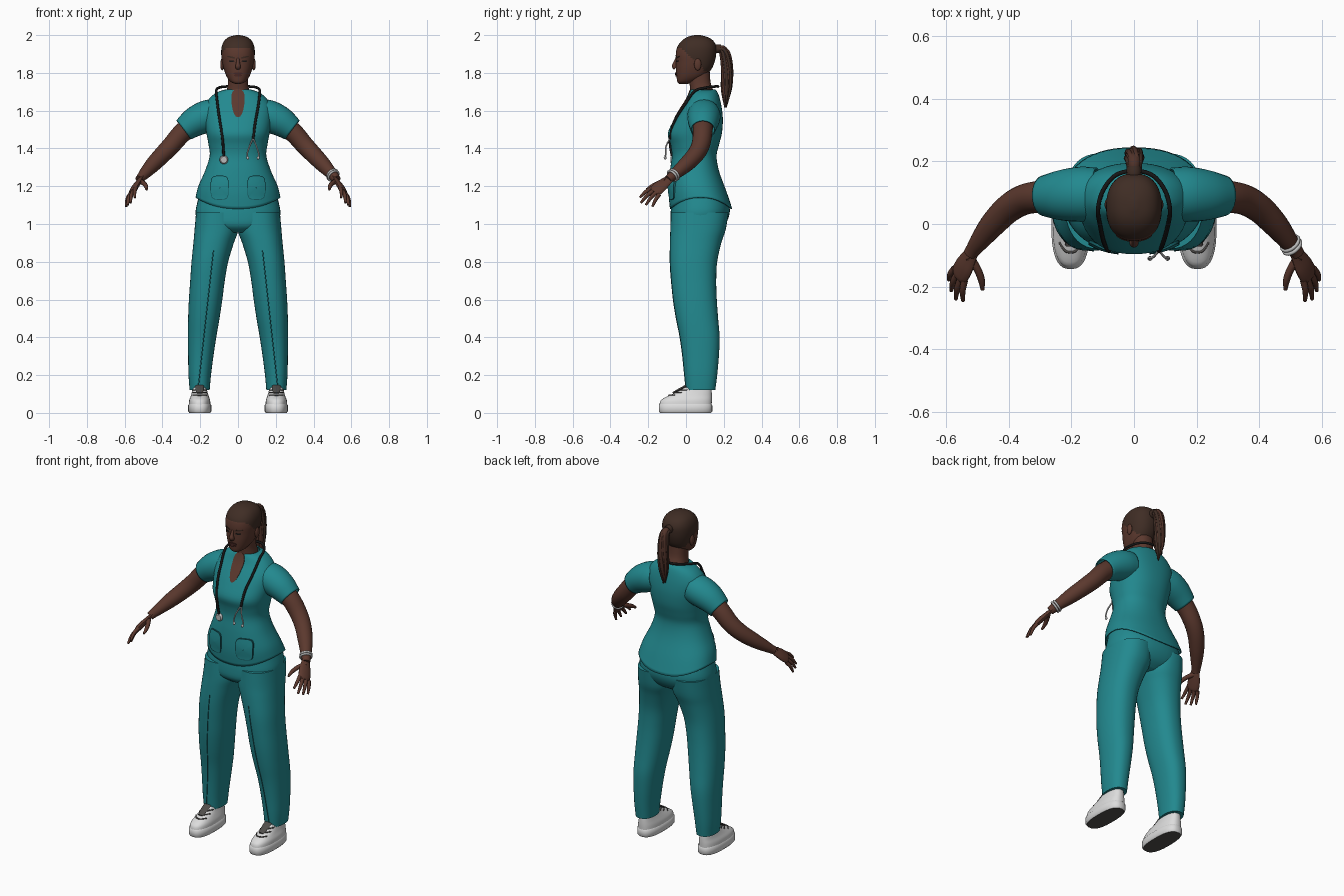
import bpy, bmesh, math
from mathutils import Vector

if "Cube" in bpy.data.objects:
    bpy.data.objects.remove(bpy.data.objects["Cube"])


def material(name, r, g, b):
    m = bpy.data.materials.new(name)
    m.use_nodes = True
    m.diffuse_color = (r, g, b, 1)
    m.node_tree.nodes["Principled BSDF"].inputs["Base Color"].default_value = (r, g, b, 1)
    return m


SCRUBS = material("teal scrubs", .016, .25, .275)
SEAM = material("dark teal seam", .008, .11, .125)
SKIN = material("brown skin", .105, .04, .027)
HAIR = material("dark hair", .05, .026, .018)
TAIL = material("ponytail brown", .08, .032, .022)
LIPS = material("lips", .07, .022, .018)
WHITE = material("white leather", .72, .72, .72)
GREY = material("dark grey laces", .08, .075, .07)
BLACK = material("black rubber", .008, .008, .008)
SILVER = material("silver", .5, .5, .5)


def catmull(rows, steps):
    """Smoothly densify a list of equal-length number tuples."""
    out, n = [], len(rows)
    for i in range(n - 1):
        quad = [rows[max(i - 1, 0)], rows[i], rows[i + 1], rows[min(i + 2, n - 1)]]
        for k in range(steps):
            t = k / steps
            out.append(tuple(.5 * (2 * b + (c - a) * t + (2 * a - 5 * b + 4 * c - d) * t * t
                                   + (3 * b - a - 3 * c + d) * t ** 3) for a, b, c, d in zip(*quad)))
    return out + [tuple(rows[-1])]


def skin_rings(name, rings, mats, caps=True, thick=0, rule=None, angle=50):
    """Bridge equal rings of points into a smooth mesh."""
    bm = bmesh.new()
    loops = [[bm.verts.new(p) for p in ring] for ring in rings]
    n = len(loops[0])
    for a, b in zip(loops, loops[1:]):
        for i in range(n):
            bm.faces.new((a[i], a[(i + 1) % n], b[(i + 1) % n], b[i]))
    if caps:
        bm.faces.new(loops[0])
        bm.faces.new(loops[-1])
    bmesh.ops.recalc_face_normals(bm, faces=bm.faces)
    for f in bm.faces:
        f.smooth = True
        if rule:
            f.material_index = rule(f.calc_center_median(), f.normal)
    mesh = bpy.data.meshes.new(name)
    bm.to_mesh(mesh)
    bm.free()
    mesh.set_sharp_from_angle(angle=math.radians(angle))
    ob = bpy.data.objects.new(name, mesh)
    bpy.context.collection.objects.link(ob)
    for m in mats:
        mesh.materials.append(m)
    if thick:
        ob.modifiers.new("Cloth", "SOLIDIFY").thickness = thick
    return ob


def power(v, e):
    return math.copysign(abs(v) ** e, v)


def loft(name, rows, mats, p=2.3, s=1, n=40, **kw):
    """Horizontal rings: z, x min, x max, y front, y back, dip at front and back."""
    rings = []
    for z, x0, x1, yf, yb, dip in rows:
        ring = []
        for i in range(n):
            c, q = math.cos(math.tau * i / n), math.sin(math.tau * i / n)
            ring.append((s * ((x0 + x1) / 2 + (x1 - x0) / 2 * power(c, 2 / p)),
                         (yf + yb) / 2 + (yb - yf) / 2 * power(q, 2 / p), z - dip * q * q))
        rings.append(ring)
    return skin_rings(name, rings, mats, **kw)


def sweep(name, pts, mat, side=(.6, .6, -.6), flat=1, n=14, s=1, steps=5, **kw):
    """Tube through points x, y, z, radius."""
    rows = catmull(pts, steps)
    pos = [Vector(r[:3]) for r in rows]
    rings = []
    for i, r in enumerate(rows):
        t = (pos[min(i + 1, len(pos) - 1)] - pos[max(i - 1, 0)]).normalized()
        a = Vector(side)
        a = (a - t * a.dot(t)).normalized()
        b = t.cross(a) * flat
        ring = [pos[i] + r[3] * (a * math.cos(math.tau * k / n) + b * math.sin(math.tau * k / n)) for k in range(n)]
        rings.append([(s * v.x, v.y, v.z) for v in ring])
    return skin_rings(name, rings, [mat], **kw)


def front(rows, x, z, p=2.3):
    """Front y of a lofted form at x, z."""
    z = min(max(z, rows[0][0]), rows[-1][0])
    for a, b in zip(rows, rows[1:]):
        if a[0] <= z <= b[0]:
            break
    t = (z - a[0]) / max(b[0] - a[0], 1e-6)
    _, x0, x1, yf, yb, _ = [u + (v - u) * t for u, v in zip(a, b)]
    k = min(abs((x - (x0 + x1) / 2) / ((x1 - x0) / 2)), 1)
    return (yf + yb) / 2 - (yb - yf) / 2 * (1 - k ** p) ** (1 / p)


def patch(name, rows, cx, cz, w, h, mats, p=2, lift=.004, taper=0, tilt=0, rule=None):
    """Thin rounded plate that follows the front of a lofted form."""
    rings = []
    for scale, up in ((1, -.002), (1, lift), (.94, lift), (.6, lift), (.3, lift), (.02, lift)):
        ring = []
        for i in range(32):
            a = math.tau * i / 32
            v = power(math.sin(a), 2 / p) * scale
            u = power(math.cos(a), 2 / p) * scale * (1 + taper * v)
            x, z = cx + w * u, cz + h * v + tilt * w * u
            ring.append((x, front(rows, x, z) - up, z))
        rings.append(ring)
    ob = skin_rings(name, rings, mats, caps=False)
    if len(mats) > 1:
        for f in ob.data.polygons[:64]:
            f.material_index = 1
    return ob


def sym(*rows):
    return catmull([(z, -x, x, yf, yb, d) for z, x, yf, yb, d in rows], 4)


# Scrub top
torso = sym((1.14, .225, -.085, .245, .06), (1.20, .21, -.092, .215, .03), (1.28, .175, -.085, .175, 0),
            (1.36, .15, -.075, .162, 0), (1.42, .156, -.082, .175, 0), (1.48, .167, -.096, .19, 0),
            (1.55, .178, -.065, .195, 0), (1.61, .18, -.03, .19, 0), (1.66, .155, .002, .18, 0),
            (1.695, .115, .018, .168, 0), (1.712, .068, .025, .155, 0))
loft("scrub_top", torso, [SCRUBS], n=56, caps=False, thick=.006)
patch("open_neckline", torso, 0, 1.64, .034, .075, [SKIN], p=2.4, taper=.25)
for s, side in ((1, "left"), (-1, "right")):
    patch(side + "_pocket", torso, s * .097, 1.192, .048, .064, [SCRUBS, SEAM], p=4, lift=.008)

# Trousers
hips = sym((.955, .09, -.04, .15, 0), (.99, .195, -.078, .2, 0), (1.05, .224, -.082, .23, 0),
           (1.12, .214, -.075, .225, 0), (1.2, .19, -.07, .19, 0))
loft("trouser_hips", hips, [SCRUBS])
leg = catmull([(.12, .15, .256, .0, .155, 0), (.2, .143, .262, -.008, .165, 0), (.3, .13, .264, -.018, .174, 0),
               (.4, .115, .265, -.032, .178, 0), (.5, .098, .264, -.052, .17, 0), (.6, .083, .26, -.068, .163, 0),
               (.7, .07, .253, -.078, .16, 0), (.8, .052, .246, -.085, .165, 0), (.9, .022, .236, -.085, .187, 0),
               (.97, -.002, .23, -.083, .21, 0), (1.06, .0, .222, -.08, .225, 0)], 4)
shoe = catmull([(.045, .146, .26, -.14, .136, 0), (.068, .148, .258, -.132, .137, 0), (.09, .155, .25, -.095, .137, 0),
                (.112, .162, .244, -.045, .136, 0), (.135, .166, .24, -.01, .132, 0)], 3)
sole = [(.0, .147, .258, -.138, .133, 0), (.008, .141, .264, -.144, .139, 0), (.04, .141, .264, -.144, .139, 0),
        (.048, .147, .259, -.138, .134, 0)]
for s, side in ((1, "left"), (-1, "right")):
    loft(side + "_trouser_leg", leg, [SCRUBS], s=s)
    seam = []
    for k in range(9):
        z = .86 - .09 * k
        x = .13 + .01 * k
        seam.append((x, front(leg, x, z), z, .0025))
    sweep(side + "_leg_seam", seam, SEAM, side=(1, 0, 0), n=6, s=s)
    # Shoes with grey tread and laces
    loft(side + "_sole", sole, [WHITE, GREY], p=2.6, s=s, rule=lambda c, n: 1 if n.z < -.9 else 0)
    loft(side + "_shoe", shoe, [WHITE], p=2.5, s=s)
    sweep(side + "_tongue", [(.203, -.07, .105, .016), (.203, -.035, .124, .022), (.203, .0, .142, .024)],
          GREY, side=(1, 0, 0), flat=.3, s=s)
    for k in range(3):
        z = .093 + .014 * k
        lace = [(.203 + x, front(shoe, .203 + x, z) - .002, z, .004) for x in (-.035, -.018, 0, .018, .035)]
        sweep(side + "_lace_%d" % (k + 1), lace, GREY, side=(0, 0, 1), n=8, s=s)

# Sleeves, arms and hands
across = (.047, .07, -.045)
fingers = {"index": ((.541, -.18, 1.19), (.546, -.245, 1.14)), "middle": ((.553, -.172, 1.177), (.569, -.24, 1.112)),
           "ring": ((.565, -.159, 1.166), (.584, -.213, 1.1)), "little": ((.573, -.142, 1.156), (.592, -.178, 1.092))}
for s, side in ((1, "left"), (-1, "right")):
    sweep(side + "_sleeve", [(.12, .095, 1.58, .085), (.17, .095, 1.568, .088), (.23, .092, 1.54, .081),
                             (.288, .09, 1.498, .065)], SCRUBS, side=(0, 1, 0), flat=.97, n=28, s=s,
          caps=False, thick=.006)
    sweep(side + "_arm", [(.2, .09, 1.555, .055), (.29, .088, 1.487, .052), (.35, .078, 1.42, .049),
                          (.4, .05, 1.367, .046), (.45, .0, 1.315, .041), (.49, -.05, 1.272, .032),
                          (.512, -.08, 1.247, .025), (.522, -.095, 1.235, .023)], SKIN, side=(0, 1, 0), n=20, s=s)
    sweep(side + "_palm", [(.51, -.078, 1.249, .022), (.525, -.105, 1.225, .03), (.542, -.135, 1.2, .038),
                           (.556, -.16, 1.177, .037), (.561, -.17, 1.168, .028)], SKIN, side=across, flat=.42, s=s)
    for label, (a, b) in fingers.items():
        mid = [(u + v) / 2 for u, v in zip(a, b)]
        sweep(side + "_" + label + "_finger", [(*a, .011), (mid[0] + .004, mid[1], mid[2] + .006, .01), (*b, .006)],
              SKIN, n=10, s=s, side=across)
    sweep(side + "_thumb", [(.525, -.105, 1.228, .015), (.5, -.145, 1.216, .0125), (.487, -.18, 1.2, .011),
                            (.484, -.21, 1.182, .006)], SKIN, n=10, s=s, side=across)
for k in range(2):
    d = k * .01
    bpy.ops.mesh.primitive_torus_add(major_radius=.031, minor_radius=.006, major_segments=28, minor_segments=8,
                                     location=(.499 + d * .6, -.062 - d, 1.262 - d * .7))
    band = bpy.context.object
    band.name = "bracelet_%d" % (k + 1)
    band.rotation_euler = Vector((.04, -.05, -.043)).to_track_quat("Z", "Y").to_euler()
    band.data.materials.append(SILVER)
    bpy.ops.object.shade_smooth()

# Neck and head
loft("neck", sym((1.56, .06, .0, .12, 0), (1.64, .065, .012, .14, 0), (1.7, .06, .022, .145, 0),
                 (1.75, .053, .018, .13, 0), (1.82, .055, .01, .125, 0)), [SKIN])
head = sym((1.742, .014, -.036, .01, 0), (1.752, .038, -.046, .045, 0), (1.78, .06, -.05, .1, 0),
           (1.82, .075, -.053, .135, 0), (1.86, .084, -.053, .152, 0), (1.9, .089, -.054, .16, 0),
           (1.94, .086, -.045, .16, 0), (1.972, .071, -.02, .143, 0), (1.991, .045, .01, .11, 0),
           (2.0, .01, .045, .075, 0))
loft("head", head, [SKIN, HAIR], n=56,
     rule=lambda c, n: 1 if c.z > 1.93 - .95 * max(0, c.y + .025) + .6 * max(0, c.y - .11) else 0)
sweep("nose", [(0, -.048, 1.877, .007), (0, -.058, 1.853, .01), (0, -.061, 1.836, .0145), (0, -.053, 1.826, .013)],
      SKIN, side=(1, 0, 0))
patch("upper_lip", head, 0, 1.797, .025, .006, [LIPS], lift=.006)
patch("lower_lip", head, 0, 1.786, .021, .006, [LIPS], lift=.006)
for s, side in ((1, "left"), (-1, "right")):
    patch(side + "_eye", head, s * .034, 1.862, .015, .0045, [BLACK], lift=.002)
    patch(side + "_brow", head, s * .036, 1.883, .022, .0045, [HAIR], lift=.003, tilt=s * .2)
    bpy.ops.mesh.primitive_uv_sphere_add(segments=16, ring_count=10, radius=1, location=(s * .084, .062, 1.845))
    ear = bpy.context.object
    ear.name = side + "_ear"
    ear.scale = (.01, .019, .032)
    ear.data.materials.append(SKIN)
    bpy.ops.object.shade_smooth()

# Ponytail: a tie, a core and strands around it
sweep("hair_tie", [(0, .145, 1.925, .022), (0, .165, 1.928, .024), (0, .185, 1.928, .022)], HAIR, side=(1, 0, 0))
core = [(0, .17, 1.925, .018), (0, .197, 1.922, .022), (0, .211, 1.88, .027), (0, .217, 1.8, .029),
        (0, .214, 1.71, .024), (0, .208, 1.63, .006)]
sweep("ponytail", core, TAIL, side=(1, 0, 0))
for k in range(7):
    a = math.tau * k / 7
    strand = [(x + r * .85 * math.cos(a + .25 * i), y + r * .85 * math.sin(a + .25 * i), z + .012 * (k % 3 - 1) * (i > 4),
               .009 if i < 5 else .003) for i, (x, y, z, r) in enumerate(core)]
    sweep("hair_strand_%d" % (k + 1), strand, HAIR if k % 3 == 0 else TAIL, side=(1, 0, 0), n=8)


# Stethoscope
def on_top(x, z, r=.007):
    return (x, front(torso, x, z) - r, z, r)


tube = [on_top(-.075, 1.35), on_top(-.082, 1.45), on_top(-.097, 1.55), on_top(-.108, 1.63), (-.115, .045, 1.703, .007),
        (-.1, .105, 1.722, .007), (-.06, .155, 1.728, .007), (0, .17, 1.728, .007), (.06, .155, 1.728, .007),
        (.1, .105, 1.722, .007), (.115, .045, 1.703, .007), on_top(.108, 1.63), on_top(.092, 1.54), on_top(.08, 1.45)]
sweep("stethoscope_tube", tube, BLACK, n=10)
y = front(torso, -.075, 1.34)
sweep("chest_piece", [(-.075, y + .004, 1.34, .021), (-.075, y - .007, 1.34, .023), (-.075, y - .016, 1.34, .017)],
      SILVER, side=(1, 0, 0), n=24, steps=2)
for dx, label in ((-.032, "inner"), (.03, "outer")):
    sweep(label + "_ear_tube", [on_top(.08, 1.455, .004), (.08 + dx * .6, -.106, 1.41, .004),
                                (.08 + dx, -.108, 1.37, .004), (.08 + dx * .9, -.11, 1.352, .004)], SILVER, n=8)
    sweep(label + "_ear_tip", [(.08 + dx * .92, -.109, 1.358, .004), (.08 + dx * .9, -.11, 1.35, .008),
                               (.08 + dx * .85, -.111, 1.342, .004)], SILVER, n=10)
